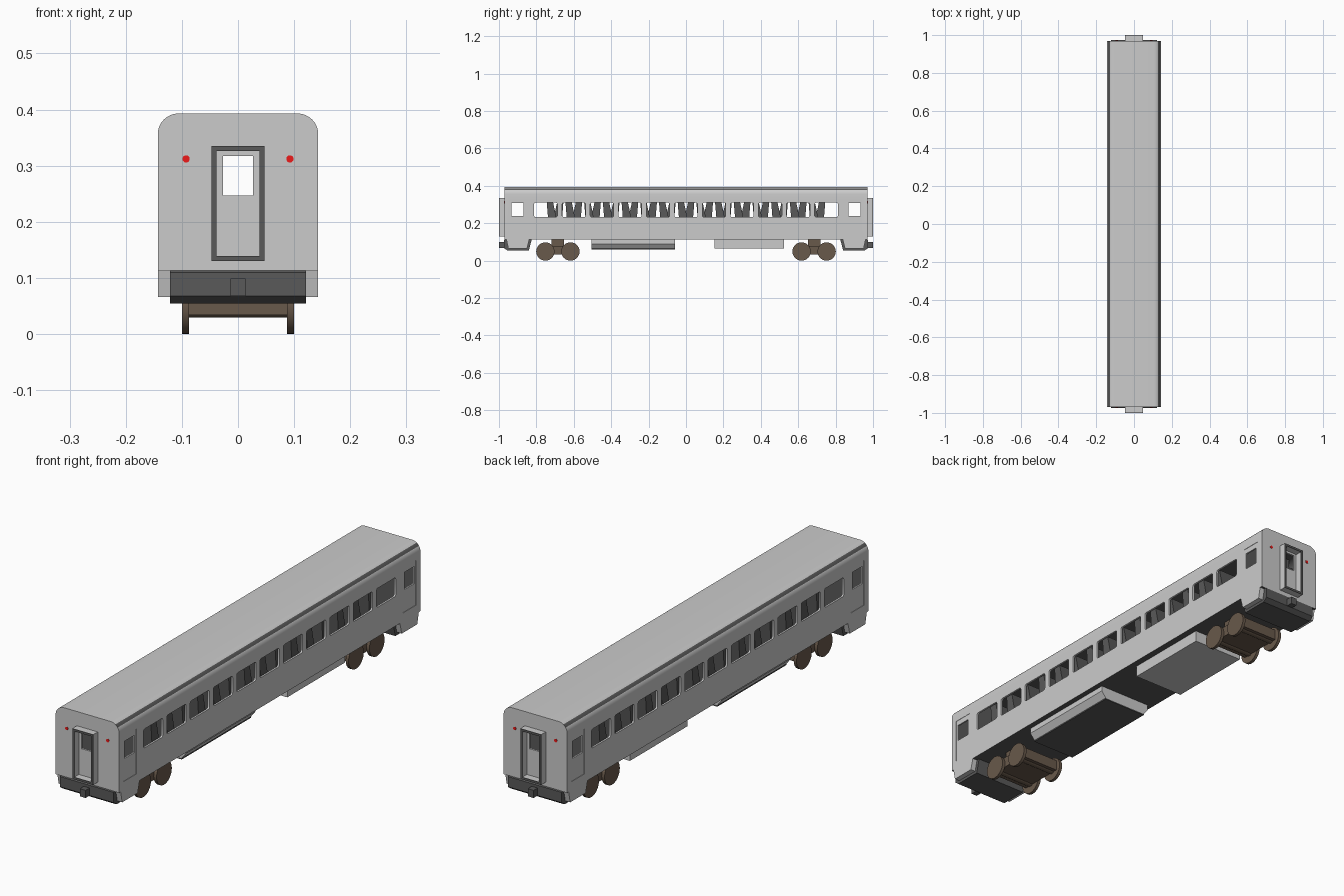
import bpy, bmesh
from math import sin, cos, pi

if "Cube" in bpy.data.objects:
    bpy.data.objects.remove(bpy.data.objects["Cube"])


def material(name, rgb):
    m = bpy.data.materials.new(name)
    m.diffuse_color = (*rgb, 1)
    m.use_nodes = True
    m.node_tree.nodes["Principled BSDF"].inputs["Base Color"].default_value = m.diffuse_color
    return m


DARK = material("dark_grey", (0.1, 0.1, 0.1))
BROWN = material("rust_brown", (0.14, 0.1, 0.07))
RED = material("lamp_red", (0.85, 0.01, 0.01))


def add_prism(bm, pts, axis, lo, hi):
    """Extrude a 2D outline: axis x takes (y, z), axis y takes (x, z)."""
    def co(p, t):
        return (t, *p) if axis == 'x' else (p[0], t, p[1])
    a = [bm.verts.new(co(p, lo)) for p in pts]
    b = [bm.verts.new(co(p, hi)) for p in pts]
    n = len(pts)
    fs = [bm.faces.new(a), bm.faces.new(b[::-1])]
    fs += [bm.faces.new((a[i], b[i], b[(i + 1) % n], a[(i + 1) % n])) for i in range(n)]
    bmesh.ops.recalc_face_normals(bm, faces=fs)


def finish(name, prisms, mat=None, smooth=False):
    bm = bmesh.new()
    for p in prisms:
        add_prism(bm, *p)
    me = bpy.data.meshes.new(name)
    bm.to_mesh(me)
    bm.free()
    ob = bpy.data.objects.new(name, me)
    bpy.context.collection.objects.link(ob)
    if mat:
        me.materials.append(mat)
    if smooth:
        shade(ob)
    return ob


def activate(ob):
    bpy.ops.object.select_all(action='DESELECT')
    ob.select_set(True)
    bpy.context.view_layer.objects.active = ob


def shade(ob):
    activate(ob)
    bpy.ops.object.shade_smooth_by_angle(angle=0.6)


def rect(a0, a1, b0, b1):
    return [(a0, b0), (a1, b0), (a1, b1), (a0, b1)]


def span(s, a, b):
    return sorted((s * a, s * b))


def arc(cx, cy, r, start, sweep, n):
    return [(cx + r * cos(start + sweep * i / n), cy + r * sin(start + sweep * i / n))
            for i in range(n + 1)]


def round_rect(a0, a1, b0, b1, r):
    return (arc(a1 - r, b1 - r, r, 0, pi / 2, 3) + arc(a0 + r, b1 - r, r, pi / 2, pi / 2, 3)
            + arc(a0 + r, b0 + r, r, pi, pi / 2, 3) + arc(a1 - r, b0 + r, r, 1.5 * pi, pi / 2, 3))


def coach_section(w, z0, z1, r):
    return ([(-w, z0), (w, z0)] + arc(w - r, z1 - r, r, 0, pi / 2, 8)
            + arc(-w + r, z1 - r, r, pi / 2, pi / 2, 8))


def circle(cx, cy, r, n):
    return arc(cx, cy, r, 0, 2 * pi * (n - 1) / n, n - 1)


# Body shell, hollowed and cut for windows and doors
body = finish("coach_body", [(coach_section(0.143, 0.112, 0.393, 0.037), 'y', -0.97, 0.97)])
hollow = finish("hollow_cutter", [(coach_section(0.135, 0.135, 0.385, 0.03), 'y', -0.962, 0.962)])
openings = [(round_rect(c - 0.062, c + 0.062, 0.233, 0.31, 0.008), 'x', -0.2, 0.2)
            for c in [-0.75 + 0.15 * i for i in range(11)]]
panels = []
for s in (-1, 1):
    openings.append((rect(*span(s, 0.869, 0.933), 0.238, 0.308), 'x', -0.2, 0.2))
    openings.append((rect(-0.027, 0.027, 0.247, 0.317), 'y', *span(s, 0.9, 1.05)))
    for t in (-1, 1):
        panels.append((rect(*span(s, 0.858, 0.942), 0.147, 0.33), 'x', *span(t, 0.1415, 0.2)))
for cutter in (hollow, finish("door_cutter", panels), finish("window_cutter", openings)):
    m = body.modifiers.new("cut", 'BOOLEAN')
    m.operation, m.solver, m.object = 'DIFFERENCE', 'EXACT', cutter
    activate(body)
    bpy.ops.object.modifier_apply(modifier=m.name)
    bpy.data.objects.remove(cutter)
body.data.materials.clear()
body.data.materials.append(material("body_grey", (0.8, 0.8, 0.8)))
body.data.materials.append(DARK)
for f in body.data.polygons:
    x, y, z = f.center
    inside = abs(x) < 0.136 and abs(y) < 0.963 and 0.13 < z < 0.386
    f.material_index = int(inside or z < 0.113)
shade(body)

# Vestibule partitions with an aisle opening
for s in (-1, 1):
    y = span(s, 0.832, 0.84)
    finish("partition", [(rect(-0.136, -0.035, 0.134, 0.35), 'y', *y),
                         (rect(0.035, 0.136, 0.134, 0.35), 'y', *y),
                         (rect(-0.11, 0.11, 0.33, 0.386), 'y', *y)], DARK)

# Seat rows, the two sides facing opposite ways
seats = []
for side in (-1, 1):
    for i in range(15):
        y = -0.7 + 0.1 * i
        outline = [(-0.03, 0.134), (0.02, 0.134), (0.045, 0.19), (0.04, 0.205),
                   (0.012, 0.205), (-0.012, 0.318), (-0.045, 0.318)]
        seats.append(([(y + side * a, b) for a, b in outline], 'x', *span(side, 0.036, 0.128)))
finish("seats", seats, DARK)

for s in (-1, 1):
    # Gangway frame with dark front edge
    def ring(o, y0, y1):
        y = span(s, y0, y1)
        return [(rect(-0.047, -0.038, 0.13, 0.335), 'y', *y),
                (rect(0.038, 0.047, 0.13, 0.335), 'y', *y),
                (rect(-0.038, 0.038, 0.13, 0.139), 'y', *y),
                (rect(-0.038, 0.038, 0.326, 0.335), 'y', *y)]
    finish("gangway_frame", ring(0, 0.968, 0.998))
    finish("gangway_seal", ring(0, 0.998, 1.0), DARK)

    # Tail lamps
    finish("tail_lamps", [(circle(x, 0.312, 0.0065, 16), 'y', *span(s, 0.965, 0.972))
                          for x in (-0.0925, 0.0925)], RED)

    # Buffer beam, coupler and entrance steps
    beam = [(0.825, 0.113), (0.84, 0.054), (0.955, 0.054), (0.974, 0.068), (0.974, 0.11), (0.97, 0.113)]
    finish("buffer_beam", [([(s * a, b) for a, b in beam], 'x', -0.121, 0.121)], DARK)
    finish("coupler", [(rect(-0.013, 0.013, 0.068, 0.099), 'y', *span(s, 0.96, 1.0))], DARK)
    step = [(0.838, 0.113), (0.85, 0.066), (0.95, 0.066), (0.96, 0.113)]
    finish("entrance_steps", [([(s * a, b) for a, b in step], 'x', *span(t, 0.119, 0.143))
                              for t in (-1, 1)])

    # Bogie: frame, pivot, wheels and axles
    c = s * 0.685
    finish("bogie_frame", [(rect(c - 0.095, c + 0.095, 0.034, 0.078), 'x', -0.087, 0.087),
                           (rect(c - 0.034, c + 0.034, 0.075, 0.114), 'x', -0.07, 0.07)], BROWN)
    wheels, axles = [], []
    for y in (c - 0.067, c + 0.067):
        axles.append((circle(y, 0.049, 0.02, 16), 'x', -0.09, 0.09))
        for t in (-1, 1):
            wheels.append((circle(y, 0.049, 0.049, 32), 'x', *span(t, 0.087, 0.1)))
    finish("wheels", wheels, BROWN, True)
    finish("axles", axles, BROWN, True)

# Underfloor equipment boxes
finish("tapered_equipment_box", [([(-0.12, 0.114), (-0.12, 0.09), (-0.1, 0.064), (0.1, 0.064),
                                   (0.12, 0.09), (0.12, 0.114)], 'y', -0.505, -0.058)])
finish("equipment_base", [(rect(-0.1, 0.1, 0.059, 0.065), 'y', -0.505, -0.058)], DARK)
finish("square_equipment_box", [(rect(-0.115, 0.115, 0.065, 0.114), 'y', 0.153, 0.525)])
